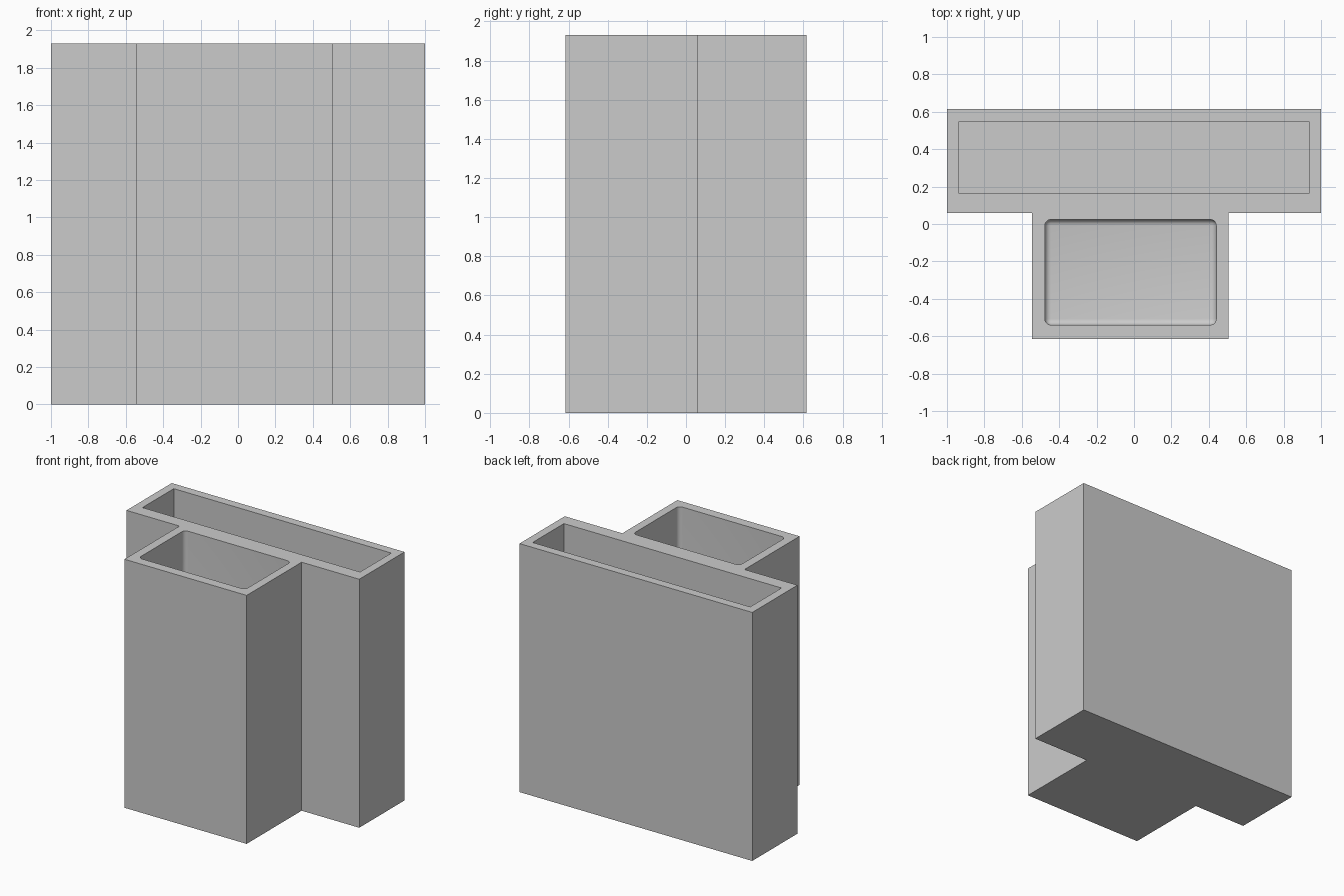
import bpy, bmesh
from mathutils import Vector

HEIGHT = 1.93
FLOOR = 0.07

if "Cube" in bpy.data.objects:
    bpy.data.objects.remove(bpy.data.objects["Cube"], do_unlink=True)

grey = bpy.data.materials.new("plain grey")
grey.use_nodes = True
colour = (0.6, 0.6, 0.6, 1)
grey.diffuse_color = colour
grey.node_tree.nodes["Principled BSDF"].inputs["Base Color"].default_value = colour


def add_object(name, bm):
    bmesh.ops.recalc_face_normals(bm, faces=bm.faces)
    mesh = bpy.data.meshes.new(name)
    bm.to_mesh(mesh)
    bm.free()
    mesh.materials.append(grey)
    obj = bpy.data.objects.new(name, mesh)
    bpy.context.collection.objects.link(obj)
    return obj


def pocket_cutter(name, x0, x1, y0, y1, radius=0):
    """Box open past the top rim, optionally rounded on its corners and floor."""
    bm = bmesh.new()
    bmesh.ops.create_cube(bm, size=1)
    top = HEIGHT + 0.2
    for v in bm.verts:
        v.co = Vector((x1 if v.co.x > 0 else x0,
                       y1 if v.co.y > 0 else y0,
                       top if v.co.z > 0 else FLOOR))
    if radius:
        edges = [e for e in bm.edges if min(v.co.z for v in e.verts) < HEIGHT]
        bmesh.ops.bevel(bm, geom=edges, offset=radius, segments=5,
                        profile=0.5, affect='EDGES')
    return add_object(name, bm)


# T-shaped body: wide back compartment with a narrower one in front
outline = [(-1, 0.615), (-1, 0.06), (-0.545, 0.06), (-0.545, -0.615),
           (0.505, -0.615), (0.505, 0.06), (1, 0.06), (1, 0.615)]
bm = bmesh.new()
base = bm.faces.new([bm.verts.new((x, y, 0)) for x, y in outline])
result = bmesh.ops.extrude_face_region(bm, geom=[base], use_keep_orig=True)
raised = [g for g in result["geom"] if isinstance(g, bmesh.types.BMVert)]
bmesh.ops.translate(bm, verts=raised, vec=(0, 0, HEIGHT))
body = add_object("holder_body", bm)

# Hollow out the two pockets
cutters = [pocket_cutter("back_pocket", -0.935, 0.935, 0.163, 0.547),
           pocket_cutter("front_pocket", -0.477, 0.44, -0.54, 0.024, 0.033)]
bpy.context.view_layer.objects.active = body
for cutter in cutters:
    cutter.hide_render = True
    mod = body.modifiers.new(cutter.name, 'BOOLEAN')
    mod.operation = 'DIFFERENCE'
    mod.solver = 'EXACT'
    mod.object = cutter
    bpy.ops.object.modifier_apply(modifier=mod.name)
    bpy.data.objects.remove(cutter, do_unlink=True)

# Smooth pocket fillets, crisp outer edges
bpy.ops.object.select_all(action='DESELECT')
body.select_set(True)
bpy.ops.object.shade_smooth_by_angle(angle=0.52)
